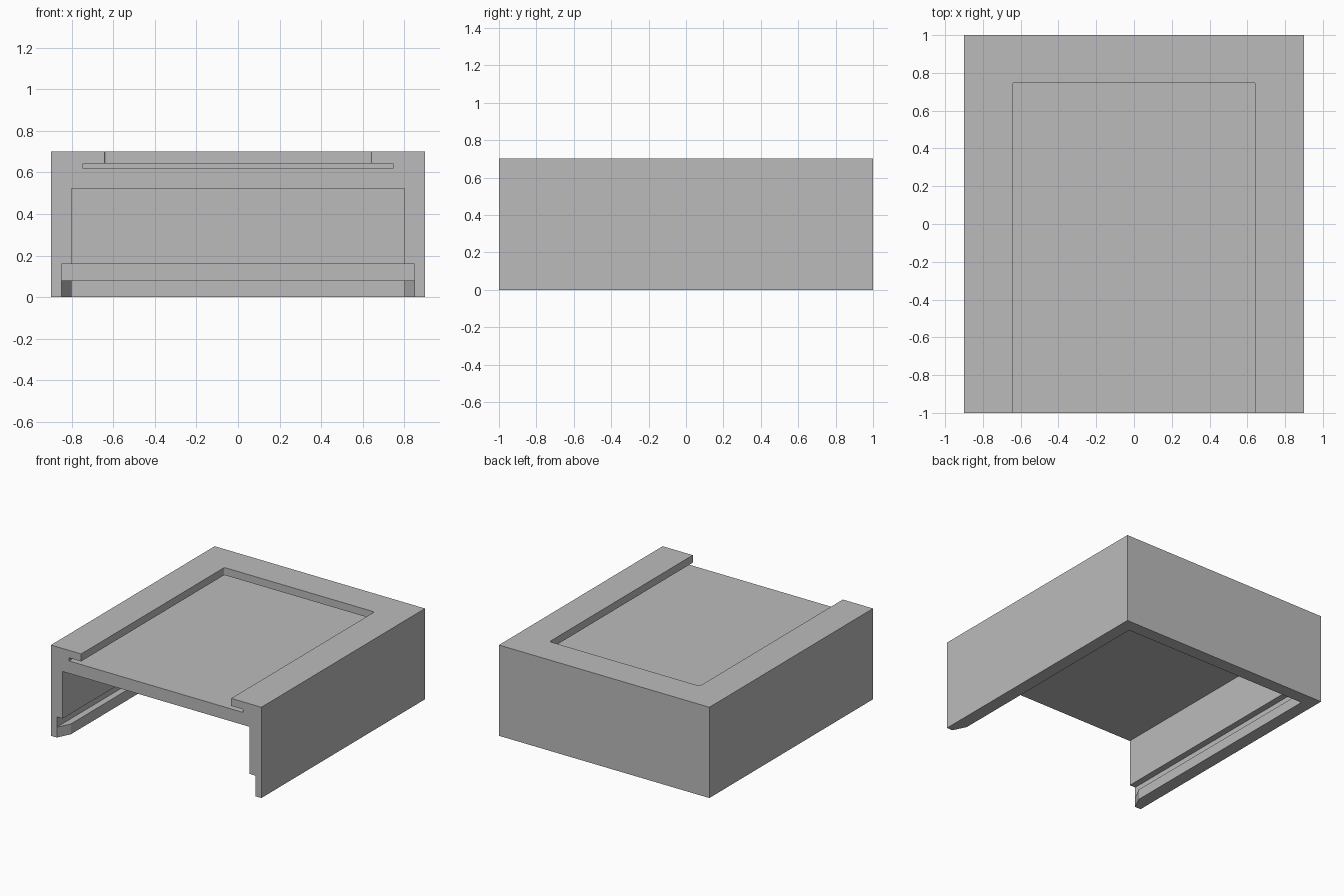
import bpy
import bmesh

cube = bpy.data.objects.get("Cube")
if cube:
    bpy.data.objects.remove(cube, do_unlink=True)

grey = bpy.data.materials.new("light_grey")
grey.use_nodes = True
colour = (0.5, 0.5, 0.5, 1)
grey.diffuse_color = colour
grey.node_tree.nodes["Principled BSDF"].inputs["Base Color"].default_value = colour


def prism(name, outline, bottom, top, corner=0):
    """Extrude an outline upward, optionally rounding its rear upright corners."""
    bm = bmesh.new()
    base = bm.faces.new([bm.verts.new((x, y, bottom)) for x, y in outline])
    grown = bmesh.ops.extrude_face_region(bm, geom=[base])["geom"]
    verts = [g for g in grown if isinstance(g, bmesh.types.BMVert)]
    bmesh.ops.translate(bm, verts=verts, vec=(0, 0, top - bottom))
    if corner:
        rear = [e for e in bm.edges
                if abs(e.verts[0].co.z - e.verts[1].co.z) > 0.001
                and e.verts[0].co.y > 0]
        bmesh.ops.bevel(bm, geom=rear, offset=corner, segments=3,
                        profile=0.5, affect='EDGES')
    bmesh.ops.recalc_face_normals(bm, faces=bm.faces)
    mesh = bpy.data.meshes.new(name)
    bm.to_mesh(mesh)
    bm.free()
    mesh.materials.append(grey)
    obj = bpy.data.objects.new(name, mesh)
    bpy.context.collection.objects.link(obj)
    return obj


def rect(half_width, front, back):
    return [(-half_width, front), (half_width, front),
            (half_width, back), (-half_width, back)]


WIDTH, FRONT, HEIGHT = 0.9, -1.0, 0.702
OPEN = FRONT - 0.1  # cutters run out past the open front

# Outer block
housing = prism("sliding_cover_housing", rect(WIDTH, FRONT, 1), 0, HEIGHT)

# Flared mouth of the lower rails
flare = [(-0.9, OPEN), (0.9, OPEN), (0.79, -0.88), (-0.79, -0.88)]

cutters = [
    prism("inner_cavity", rect(0.8, OPEN, 0.9), -0.1, 0.524),
    prism("lower_rail_groove", rect(0.85, OPEN, 0.95), 0.08, 0.16),
    prism("rail_lead_in", flare, -0.1, 0.12),
    prism("top_recess", rect(0.642, OPEN, 0.75), 0.63, 0.8, corner=0.01),
    prism("top_slide_groove", rect(0.745, OPEN, 0.85), 0.62, 0.644),
]

# Carve the openings and keep only the finished shell
for cutter in cutters:
    cutter.hide_render = True
    cut = housing.modifiers.new(cutter.name, 'BOOLEAN')
    cut.operation = 'DIFFERENCE'
    cut.solver = 'EXACT'
    cut.object = cutter

bpy.context.view_layer.update()
graph = bpy.context.evaluated_depsgraph_get()
shell = bpy.data.meshes.new_from_object(housing.evaluated_get(graph))
housing.modifiers.clear()
housing.data = shell
shell.materials.clear()
shell.materials.append(grey)
for face in shell.polygons:
    face.material_index = 0
for cutter in cutters:
    bpy.data.objects.remove(cutter, do_unlink=True)
